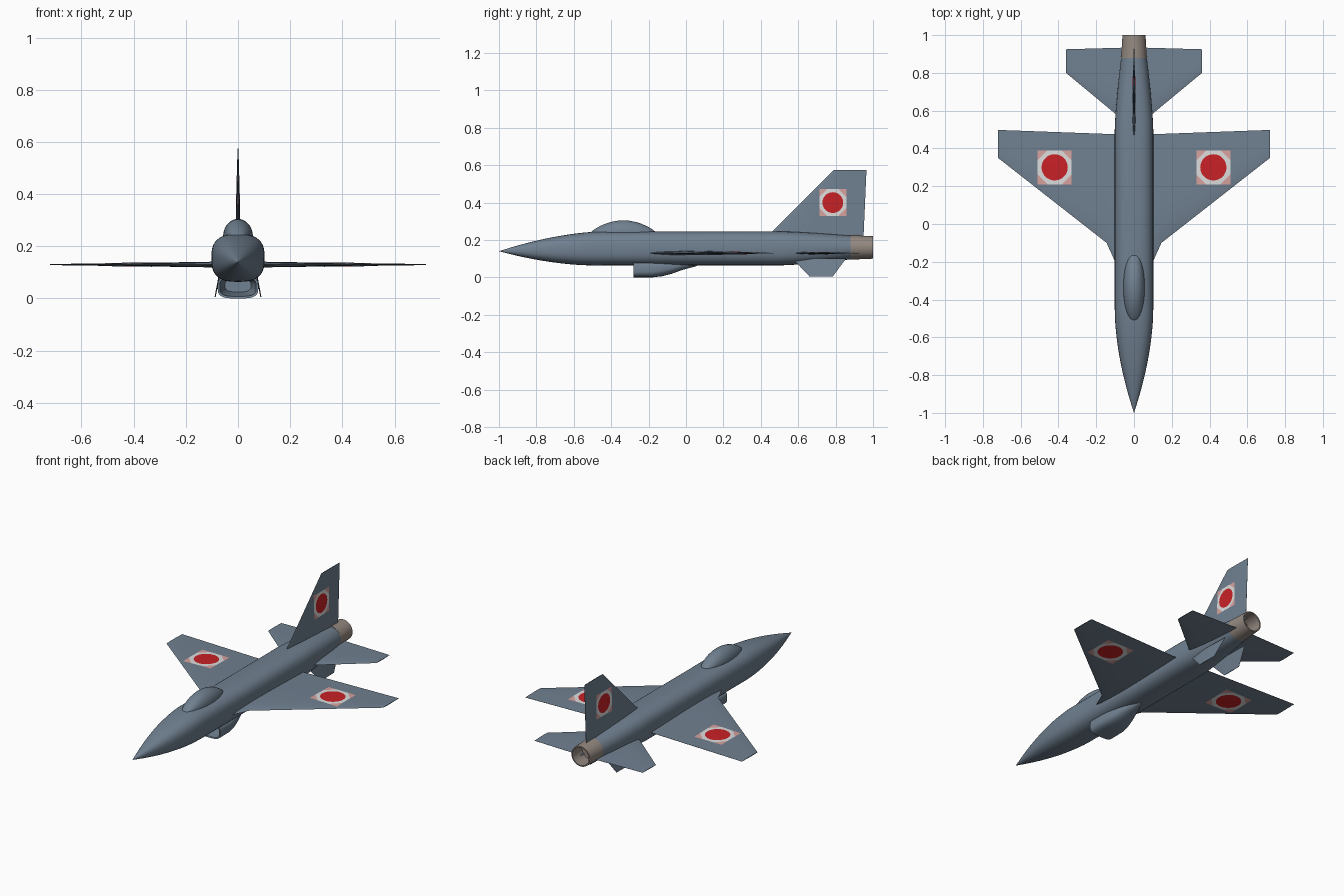
import bpy, bmesh, math
from mathutils import Vector
from mathutils.bvhtree import BVHTree

cube = bpy.data.objects.get("Cube")
if cube:
    bpy.data.objects.remove(cube)


def material(name, rgb):
    m = bpy.data.materials.new(name)
    m.use_nodes = True
    m.diffuse_color = (*rgb, 1)
    bsdf = m.node_tree.nodes["Principled BSDF"]
    bsdf.inputs["Base Color"].default_value = (*rgb, 1)
    bsdf.inputs["Roughness"].default_value = 0.7
    return m


GREY = material("slate grey", (0.162, 0.216, 0.279))
METAL = material("exhaust metal", (0.30, 0.25, 0.22))
RED = material("marking red", (0.58, 0.015, 0.019))
WHITE = material("marking white", (0.72, 0.72, 0.72))
PINK = material("marking pink", (0.68, 0.36, 0.34))


def finish(name, bm, mats, mirror=False, recalc=True):
    """Turn a bmesh into a smooth-shaded object with sharp edges kept."""
    bmesh.ops.remove_doubles(bm, verts=bm.verts, dist=1e-5)
    if recalc:
        bmesh.ops.recalc_face_normals(bm, faces=bm.faces)
    mesh = bpy.data.meshes.new(name)
    bm.to_mesh(mesh)
    bm.free()
    for m in mats:
        mesh.materials.append(m)
    mesh.shade_smooth()
    mesh.set_sharp_from_angle(angle=math.radians(35))
    obj = bpy.data.objects.new(name, mesh)
    bpy.context.collection.objects.link(obj)
    if mirror:
        mod = obj.modifiers.new("Mirror", "MIRROR")
        mod.use_mirror_merge = False
    return obj


def bridge(bm, rings):
    """Skin a list of closed vertex rings."""
    for a, b in zip(rings, rings[1:]):
        for i in range(len(a)):
            j = (i + 1) % len(a)
            bm.faces.new((a[i], b[i], b[j], a[j]))


def loft(name, sections, mat, n=40):
    """Skin superellipse sections (y, centre z, half width, half height, power)."""
    bm = bmesh.new()
    rings = []
    for y, cz, hw, hh, p in sections:
        ring = []
        for i in range(n):
            c, s = math.cos(math.tau * i / n), math.sin(math.tau * i / n)
            x = math.copysign(abs(c) ** (2 / p), c) * hw
            z = math.copysign(abs(s) ** (2 / p), s) * hh
            ring.append(bm.verts.new((x, y, cz + z)))
        rings.append(ring)
    bridge(bm, rings)
    bm.faces.new(rings[0])
    bm.faces.new(rings[-1])
    return finish(name, bm, [mat])


AIRFOIL = [(0, 0), (0.06, 0.45), (0.16, 0.8), (0.32, 1), (0.5, 0.9), (0.75, 0.5), (1, 0.06)]


def surface(name, stations, place, mirror=True):
    """Skin thin airfoil stations (span, leading y, trailing y, half thickness)."""
    bm = bmesh.new()
    rings = []
    for span, lead, trail, half in stations:
        upper = [(t, h) for t, h in AIRFOIL]
        lower = [(t, -h) for t, h in reversed(AIRFOIL[1:])]
        rings.append([bm.verts.new(place(span, lead + t * (trail - lead), h * half))
                      for t, h in upper + lower])
    bridge(bm, rings)
    bm.faces.new(rings[0])
    bm.faces.new(rings[-1])
    return finish(name, bm, [GREY], mirror)


def marking(name, target, centre, u, v, half):
    """Square painted marking laid onto the target: red disc, white octagon, pink corners."""
    mesh = target.data
    tree = BVHTree.FromPolygons([p.co for p in mesh.vertices], [p.vertices[:] for p in mesh.polygons])
    u, v, centre = Vector(u), Vector(v), Vector(centre)
    normal = u.cross(v)
    bm = bmesh.new()
    n = 48
    rings = []
    for k in range(7):
        ring = []
        for i in range(n):
            c, s = math.cos(math.tau * i / n), math.sin(math.tau * i / n)
            square = 1 / max(abs(c), abs(s))
            octagon = min(square, math.sqrt(2) / (abs(c) + abs(s)))
            if k < 5:
                r = 0.77 * max(k / 4, 0.02)
            else:
                r = octagon if k == 5 else square
            p = centre + (u * c + v * s) * r * half
            hit = tree.ray_cast(p + normal * 0.2, -normal)[0] or p
            ring.append(bm.verts.new(hit + normal * 0.0012))
        rings.append(ring)
    bm.faces.new(rings[0])
    bridge(bm, rings)
    bm.faces.ensure_lookup_table()
    for i, f in enumerate(bm.faces):
        band = (i - 1) // n
        f.material_index = 0 if band < 4 else band - 3
    bmesh.ops.dissolve_degenerate(bm, dist=1e-5, edges=bm.edges)
    return finish(name, bm, [RED, WHITE, PINK], mirror=True, recalc=False)


# Fuselage: pointed nose, constant barrel, tapering tail
body = []
for i in range(17):
    k = i / 16
    r = max(1 - (1 - k) ** 1.8, 0.004)
    body.append((-1 + 0.55 * k, 0.14 + 0.015 * k, 0.102 * r, 0.091 * r, 2.2 + 0.6 * k))
for i in range(9):
    k = i / 8
    e = k ** 1.4
    body.append((0.5 + 0.4 * k, 0.155 + 0.005 * e, 0.102 - 0.037 * e, 0.091 - 0.03 * e, 2.8 - 0.8 * k))
loft("fuselage", body, GREY)

# Exhaust nozzle: open tube with a recessed end
loft("exhaust_nozzle", [(0.88, 0.16, 0.068, 0.065, 2), (1, 0.16, 0.061, 0.06, 2),
                        (1, 0.16, 0.054, 0.053, 2), (0.905, 0.16, 0.058, 0.056, 2)], METAL)

# Canopy: teardrop bulge
canopy = []
for i in range(17):
    a = math.pi * i / 16
    w = max(math.sin(a), 0.01)
    canopy.append((-0.335 - 0.178 * math.cos(a), 0.238, 0.057 * w, 0.067 * w ** 1.8, 2))
loft("canopy", canopy, GREY)

# Chin air intake: hollow mouth, fairing to the rear
loft("air_intake", [(-0.1, 0.05, 0.05, 0.025, 3), (-0.278, 0.044, 0.07, 0.036, 3.4),
                    (-0.28, 0.044, 0.078, 0.044, 3.4), (-0.18, 0.044, 0.078, 0.044, 3.2),
                    (-0.13, 0.047, 0.072, 0.041, 2.8), (-0.08, 0.053, 0.06, 0.035, 2.5),
                    (-0.02, 0.066, 0.042, 0.026, 2.2), (0.06, 0.079, 0.012, 0.018, 2)], GREY)

# Lifting surfaces
flat = lambda span, y, h: (span, y, 0.13 + h)
upright = lambda span, y, h: (h, y, span)
canted = lambda span, y, h: (0.089 - 0.2 * span + h, y, span)

wing = surface("wings", [(0.04, -0.34, 0.473, 0.012), (0.10, -0.2, 0.475, 0.011),
                         (0.145, -0.1, 0.477, 0.010), (0.72, 0.35, 0.498, 0.002)], flat)
surface("tailplanes", [(0.04, 0.535, 0.934, 0.008), (0.36, 0.80, 0.925, 0.002)], flat)
fin = surface("tail_fin", [(0.2, 0.415, 0.948, 0.009), (0.235, 0.45, 0.95, 0.009),
                           (0.575, 0.79, 0.965, 0.002)], upright, mirror=False)
surface("ventral_fins", [(0.1, 0.57, 0.855, 0.003), (0.005, 0.66, 0.785, 0.002)], canted)

# Painted markings
X, Y, Z = (1, 0, 0), (0, 1, 0), (0, 0, 1)
marking("upper_wing_markings", wing, (0.42, 0.30, 0.13), X, Y, 0.09)
marking("lower_wing_markings", wing, (0.42, 0.30, 0.13), Y, X, 0.09)
marking("fin_markings", fin, (0, 0.785, 0.40), Y, Z, 0.072)
